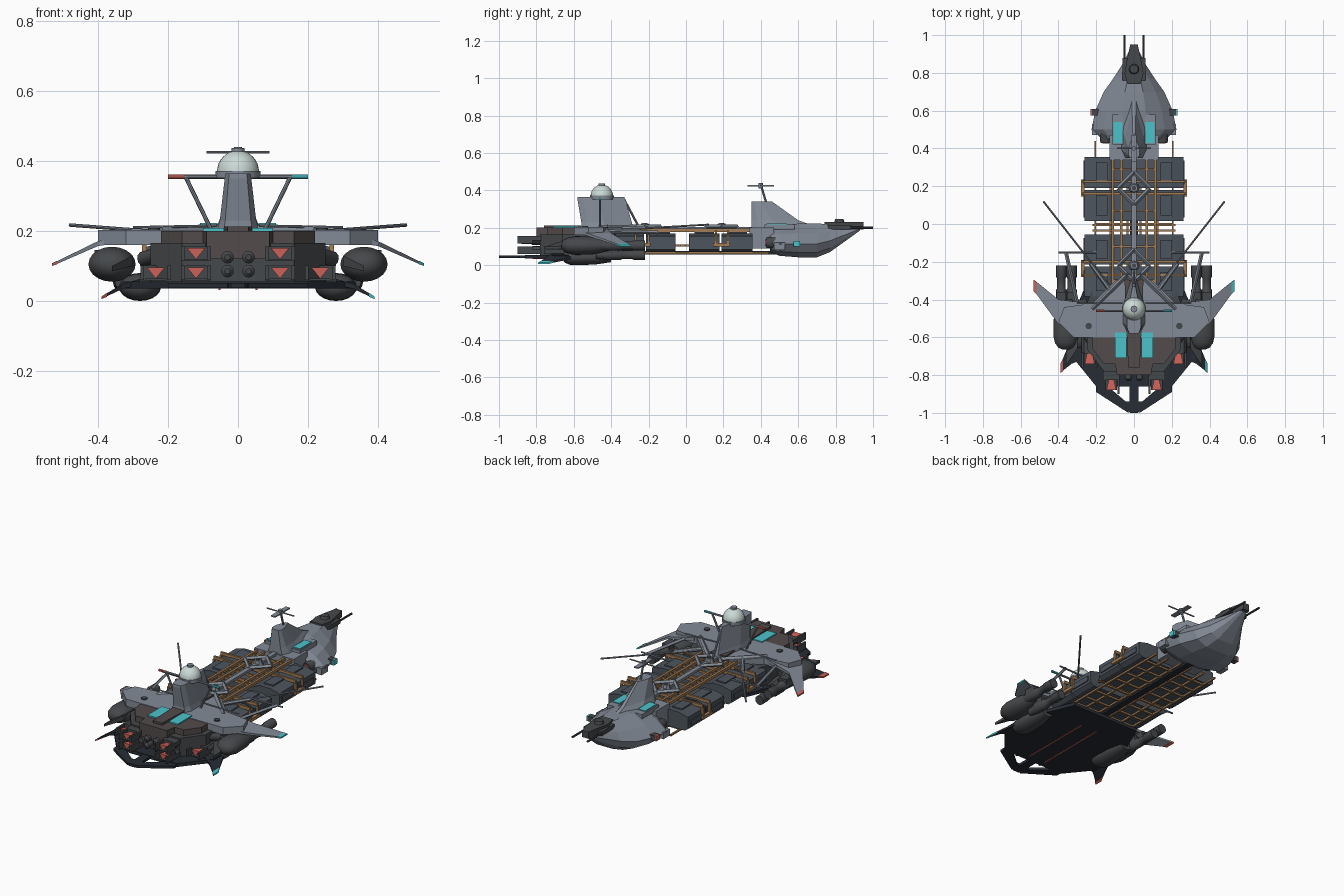
import bpy, bmesh, math
from mathutils import Vector

if "Cube" in bpy.data.objects:
    bpy.data.objects.remove(bpy.data.objects["Cube"])

def mat(name, r, g, b):
    m = bpy.data.materials.new(name)
    m.diffuse_color = (r, g, b, 1)
    m.use_nodes = True
    m.node_tree.nodes["Principled BSDF"].inputs["Base Color"].default_value = m.diffuse_color
    return m

GREY = mat("hull_grey", .23, .26, .31)
DARK = mat("dark_metal", .06, .065, .07)
CARGO = mat("cargo_slate", .075, .09, .11)
BROWN = mat("armour_brown", .085, .07, .07)
ORANGE = mat("frame_orange", .36, .2, .09)
CYAN = mat("light_cyan", .07, .55, .6)
RED = mat("light_red", .6, .12, .1)
BLACK = mat("keel_black", .02, .025, .035)
PALE = mat("dome_pale", .6, .7, .67)
SIDES = (-1, 1)

def loft(name, rings, m, smooth=False):
    """Skin a list of equal-length point rings and cap both ends."""
    bm = bmesh.new()
    vs = [[bm.verts.new(p) for p in r] for r in rings]
    n = len(rings[0])
    for a, b in zip(vs, vs[1:]):
        for i in range(n):
            bm.faces.new((a[i], a[(i + 1) % n], b[(i + 1) % n], b[i]))
    bm.faces.new(vs[0])
    bm.faces.new(vs[-1])
    bmesh.ops.recalc_face_normals(bm, faces=bm.faces)
    me = bpy.data.meshes.new(name)
    bm.to_mesh(me)
    bm.free()
    ob = bpy.data.objects.new(name, me)
    bpy.context.collection.objects.link(ob)
    me.materials.append(m)
    if smooth:
        bpy.context.view_layer.objects.active = ob
        ob.select_set(True)
        bpy.ops.object.shade_smooth_by_angle(angle=math.radians(40))
        ob.select_set(False)
    return ob

def prism(name, pts, z0, z1, m):
    return loft(name, [[(x, y, z) for x, y in pts] for z in (z0, z1)], m)

def box(name, x0, x1, y0, y1, z0, z1, m):
    return prism(name, [(x0, y0), (x1, y0), (x1, y1), (x0, y1)], z0, z1, m)

def rod(name, a, b, r, m, n=8, r2=None):
    a, b = Vector(a), Vector(b)
    q = (b - a).to_track_quat('Z', 'Y')
    ring = lambda c, k: [c + q @ Vector((k * math.cos(t), k * math.sin(t), 0))
                         for t in (2 * math.pi * i / n for i in range(n))]
    return loft(name, [ring(a, r), ring(b, r if r2 is None else r2)], m, n > 8)

def pod(name, x, z, prof, m, wide=1, n=20):
    """Round body along y from (y, radius) pairs."""
    return loft(name, [[(x + wide * r * math.cos(t), y, z + r * math.sin(t))
                for t in (2 * math.pi * i / n for i in range(n))] for y, r in prof], m, True)

def sym(half):
    """Close a right-hand outline by mirroring it in x."""
    return half + [(-x, y) for x, y in reversed(half)]

# Faceted bow hull
shape = sym([(.3, 1), (.72, .72), (1, .4), (.85, .14), (.45, 0)])
bow = [(.45, .17, .07, .2), (.5, .225, .05, .21), (.6, .205, .042, .222), (.7, .16, .042, .222),
       (.77, .11, .07, .22), (.84, .065, .12, .215), (.93, .02, .185, .205)]
loft("bow_hull", [[(u * w, y, b + v * (t - b)) for u, v in shape] for y, w, b, t in bow], GREY)
box("bow_neck", -.13, .13, .34, .47, .09, .2, GREY)
# Bow bridge fin and its ridge
plan = sym([(.2, 1), (1, .45), (1, .12), (.7, 0)])
def tower(name, levels):
    loft(name, [[(u * w, y0 + v * (y1 - y0), z) for u, v in plan] for z, w, y0, y1 in levels], GREY)
tower("bow_bridge", [(.2, .065, .35, .71), (.24, .05, .35, .6), (.34, .03, .35, .46)])
# Bow antenna rotor
rod("bow_mast", (0, .46, .23), (0, .4, .43), .006, GREY)
rod("rotor_hub", (0, .4, .41), (0, .4, .44), .012, GREY)
rod("rotor_bar_x", (-.09, .4, .425), (.09, .4, .425), .004, GREY)
box("rotor_blade", -.014, .014, .33, .47, .421, .428, GREY)
# Bow gun turret
prism("turret_body", sym([(.02, .95), (.035, .88), (.05, .8), (.035, .74)]), .19, .23, DARK)
rod("turret_cap", (0, .82, .22), (0, .82, .247), .03, DARK, 12, .022)
for s in SIDES:
    rod("turret_barrel", (s * .05, .78, .2), (s * .05, 1, .2), .006, DARK)
    box("turret_cheek", s * .035, s * .06, .76, .88, .19, .215, DARK)
    # Bow sidelights, panels and rear thrusters
    box("bow_sidelight_mount", s * .18, s * .222, .575, .61, .1, .13, DARK)
    box("bow_sidelight", s * .222, s * .23, .575, .61, .1, .13, CYAN if s > 0 else RED)
    box("bow_panel_frame", s * .055, s * .115, .42, .58, .19, .218, GREY)
    box("bow_panel", s * .062, s * .108, .43, .54, .2, .223, CYAN)
    rod("bow_thruster", (s * .15, .5, .12), (s * .15, .43, .12), .035, DARK, 12, .028)
    rod("bow_thruster_glow", (s * .15, .44, .12), (s * .15, .425, .12), .018, RED, 12)
    box("bow_lower_fin", s * .19, s * .222, .47, .53, .08, .12, GREY)

# Cargo containers with chamfered long edges
sect = sym([(.1, .155), (.13, .17), (.2, .17), (.262, .155), (.262, .085), (.24, .07)])
for y0, y1 in ((-.385, -.225), (-.215, -.055), (.015, .18), (.19, .355)):
    loft("cargo_container", [[(x, y, z) for x, z in sect] for y in (y0, y1)], CARGO)
    for s in SIDES:
        box("container_lid", s * .14, s * .2, y0 + .03, y1 - .03, .17, .178, CARGO)
        box("container_rib", s * .25, s * .268, y0 + .02, y1 - .02, .1, .13, CARGO)
# Orange cargo frame: rails, straps and underside grid
for s in SIDES:
    for x, z in ((.06, .19), (.105, .19)):
        box("top_rail", s * x, s * (x + .014), -.38, .44, z - .012, z + .005, ORANGE)
    for x in (.03, .12, .2):
        box("bottom_rail", s * x, s * (x + .01), -.36, .44, .06, .07, ORANGE)
    for y in (-.27, -.2, .16, .225):
        box("side_strap", s * .262, s * .275, y - .006, y + .006, .1, .165, ORANGE)
    for y in (-.235, .19):
        box("strap_buckle", s * .262, s * .28, y - .045, y + .045, .1, .118, ORANGE)
    box("gap_post", s * .2, s * .21, -.055, .015, .1, .11, ORANGE)
for y in (-.27, -.2, .16, .225):
    box("top_strap", -.27, .27, y - .006, y + .006, .166, .184, ORANGE)
for y in (-.3, -.12, -.035, 0, .07, .29, .38):
    box("frame_tie", -.115, .115, y - .005, y + .005, .176, .19, ORANGE)
for i in range(9):
    y = -.34 + i * .085
    box("bottom_tie", -.21, .21, y - .005, y + .005, .06, .07, ORANGE)
for y in (-.035, -.005):
    box("gap_tie", -.22, .22, y - .005, y + .005, .1, .11, ORANGE)
box("keel_beam", -.02, .02, -.3, .5, .058, .075, BLACK)
# Central spine with diamond nodes
box("spine", -.013, .013, -.4, .42, .19, .205, GREY)
for y in (-.22, .19):
    rod("node_hub", (0, y, .19), (0, y, .222), .03, GREY, 8, .02)
    rod("node_cap", (0, y, .215), (0, y, .226), .012, DARK)
    ring = [(0, y - .085, .205), (.085, y, .205), (0, y + .085, .205), (-.085, y, .205)]
    for a, b in zip(ring, ring[1:] + ring[:1]):
        rod("node_brace", a, b, .011, GREY, 4)

# Stern keel plate, with an open tail frame
prism("keel_plate", sym([(.2, -.86), (.33, -.7), (.33, -.5), (.22, -.24)]), .035, .055, BLACK)
box("tail_web", -.025, .025, -.99, -.84, .037, .052, BLACK)
prism("tail_tip", sym([(.02, -1), (.075, -.94)]), .037, .052, BLACK)
for s in SIDES:
    prism("tail_arm", [(s * .2, -.85), (s * .2, -.89), (s * .03, -1), (s * .02, -.96), (s * .15, -.85)],
          .037, .052, BLACK)
    box("keel_red_line", s * .05, s * .056, -.82, -.38, .032, .036, RED)
# Stern hull core, deck and brown engine armour
prism("stern_core", sym([(.16, -.78), (.25, -.66), (.25, -.42), (.2, -.3)]), .05, .165, DARK)
prism("stern_deck", sym([(.2, -.6), (.32, -.6), (.4, -.52), (.37, -.44), (.22, -.42), (.1, -.3)]),
      .16, .203, GREY)
prism("engine_armour", sym([(.09, -.8), (.1, -.74), (.16, -.74), (.22, -.66), (.22, -.58), (.1, -.56)]),
      .15, .2, BROWN)
prism("deck_ridge", sym([(.03, -.76), (.04, -.56), (.05, -.3)]), .17, .213, BROWN)
box("armour_apron", -.08, .08, -.8, -.6, .12, .17, BROWN)

def engine(x, z, y, up):
    """Flared housing with open cheeks around a red wedge nozzle."""
    w, h = .043, .021
    hexa = [(-w, -.2 * h), (-.7 * w, -h), (.7 * w, -h), (w, -.2 * h), (w, h), (-w, h)]
    loft("engine_housing", [[(x + a, t, z + b * up) for a, b in hexa] for t in (y + .25, y + .075)], DARK)
    box("engine_shelf", x - .03, x + .03, y + .02, y + .08, z - .021, z - .016, DARK)
    for s in SIDES:
        box("engine_cheek", x + s * .033, x + s * .043, y, y + .08, z - .02, z + .021, DARK)
    tri = [(-.026, .016), (.026, .016), (0, -.016)]
    loft("engine_nozzle", [[(x + a * k, t, z + b * k) for a, b in tri]
                           for t, k in ((y + .08, .5), (y + .02, 1))], RED)

for s in SIDES:
    engine(s * .12, .135, -.9, 1)
    engine(s * .12, .08, -.9, -1)
    engine(s * .235, .08, -.76, -1)
    # Exhaust pipes between engines
    for z in (.085, .125):
        pod("exhaust_pipe", s * .03, z, [(-.83, .008), (-.82, .018), (-.6, .018)], DARK, n=12)
    rod("side_pipe", (s * .2, -.66, .14), (s * .27, -.56, .12), .022, DARK, 12)
    box("deck_panel", s * .04, s * .1, -.71, -.575, .19, .208, CYAN)
    rod("deck_hatch", (s * .24, -.54, .2), (s * .24, -.54, .209), .017, DARK, 12)
    # Side pods and launch tubes
    pod("upper_pod", s * .36, .105, [(-.665, .012), (-.655, .03), (-.63, .043), (-.59, .05), (-.5, .048),
        (-.43, .032), (-.4, .024)], DARK, 1.35)
    pod("lower_pod", s * .28, .04, [(-.66, .01), (-.65, .026), (-.62, .038), (-.57, .04), (-.48, .036),
        (-.4, .024)], DARK, 1.5)
    for x, z in ((.385, .105), (.33, .055)):
        pod("launch_tube", s * x, z, [(-.48, .022), (-.42, .028), (-.35, .028), (-.34, .022), (-.29, .022),
            (-.28, .027), (-.22, .027)], DARK, n=12)
        box("tube_bracket", s * (x - .025), s * (x + .025), -.43, -.36, z, z + .04, DARK)
    # Swept wings with coloured tips
    def wing(name, secs, m):
        loft(name, [[(s * x, a, z), (s * x, b, z), (s * x, b, z + t), (s * x, a, z + t)]
                    for x, a, b, z, t in secs], m)
    light = CYAN if s > 0 else RED
    wing("wing", [(.24, -.6, -.42, .18, .02), (.4, -.53, -.4, .157, .014), (.517, -.37, -.305, .106, .008)], GREY)
    wing("wing_tip", [(.517, -.37, -.305, .105, .01), (.532, -.355, -.295, .1, .008)], light)
    wing("lower_fin", [(.28, -.72, -.54, .045, .018), (.33, -.74, -.6, .035, .014), (.375, -.775, -.71, .013, .009)], BLACK)
    wing("lower_fin_tip", [(.375, -.778, -.71, .012, .011), (.39, -.79, -.74, .005, .008)], light)
    wing("rear_stub", [(.3, -.66, -.55, .1, .03), (.36, -.75, -.68, .085, .015)], DARK)
    # Aerials and deck braces
    rod("long_aerial", (s * .12, -.34, .19), (s * .48, .12, .217), .005, GREY)
    rod("aerial_root", (s * .12, -.36, .195), (s * .23, -.21, .2), .011, GREY, 6)
    rod("cross_aerial", (s * .18, -.15, .17), (s * .4, -.15, .175), .005, GREY)
    rod("aerial_arm", (s * .3, -.42, .18), (s * .36, -.15, .175), .01, GREY, 4)
    rod("deck_brace", (s * .03, -.26, .205), (s * .22, -.45, .2), .012, GREY, 4)
    rod("deck_handrail", (s * .06, -.42, .215), (s * .3, -.42, .21), .004, GREY)
    # Tower yard struts and navigation lights
    rod("yard_strut", (s * .075, -.46, .2), (s * .15, -.46, .355), .006, GREY)
    rod("yard_light", (s * .155, -.46, .355), (s * .2, -.46, .355), .007, light)

# Control tower, yard and dome
tower("control_tower", [(.19, .062, -.56, -.28), (.23, .052, -.56, -.29), (.35, .038, -.58, -.325), (.365, .036, -.58, -.33)])
rod("tower_yard", (-.16, -.46, .355), (.16, -.46, .355), .006, GREY)
rod("tower_forestay", (0, -.33, .35), (0, -.25, .2), .006, GREY)
rod("dome_base", (0, -.45, .352), (0, -.45, .372), .064, GREY, 24)
rings = [[(.06 * math.cos(a) * math.cos(t), -.45 + .06 * math.cos(a) * math.sin(t), .37 + .06 * math.sin(a))
          for t in (2 * math.pi * i / 24 for i in range(24))] for a in (math.radians(d) for d in range(0, 89, 11))]
loft("dome", rings, PALE, True)
rod("dome_cap", (0, -.45, .425), (0, -.45, .437), .018, GREY, 12)
